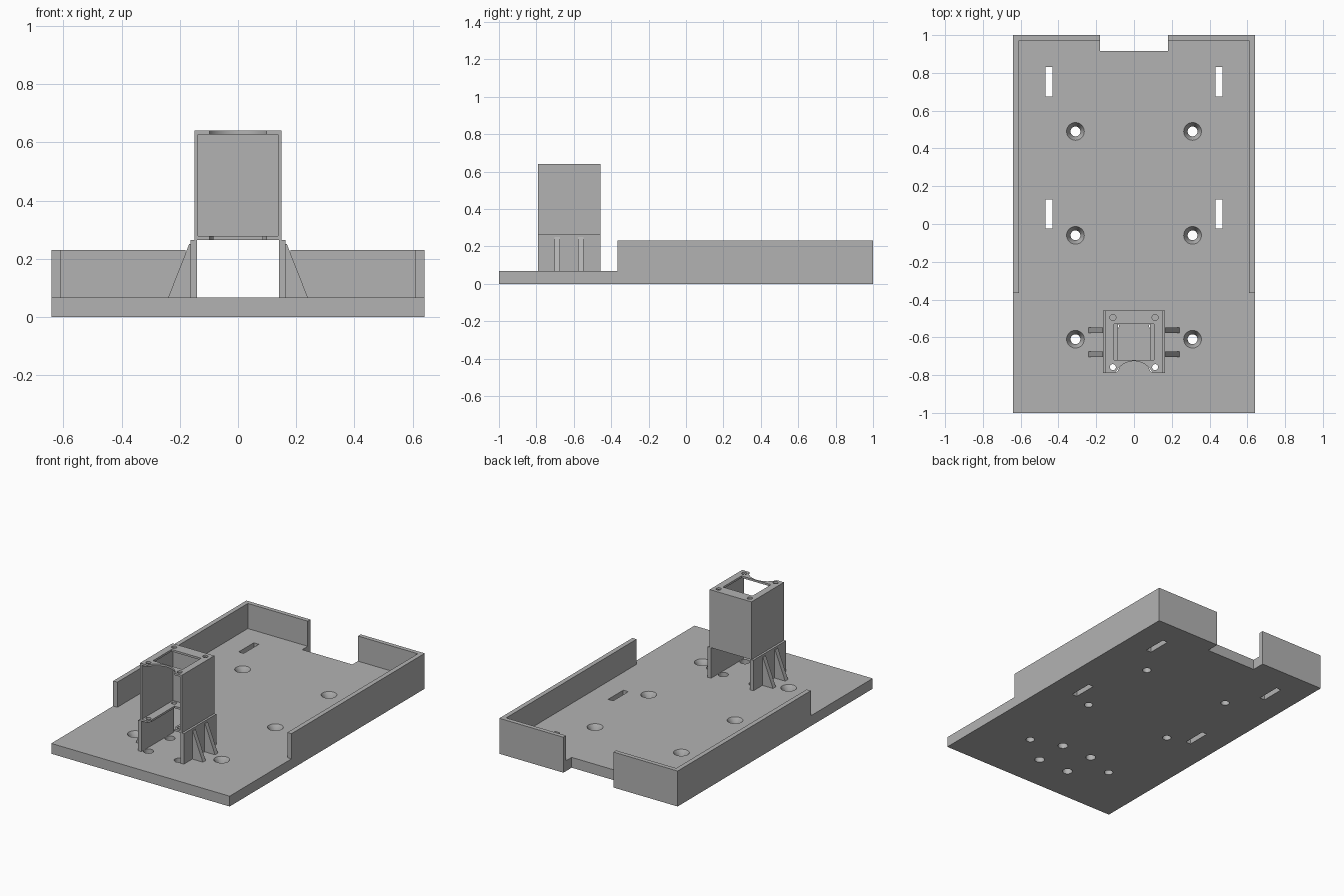
import bpy, bmesh, math
from mathutils import Matrix, Vector

cube = bpy.data.objects.get("Cube")
if cube:
    bpy.data.objects.remove(cube, do_unlink=True)

grey = bpy.data.materials.new("plain_grey")
grey.use_nodes = True
grey.diffuse_color = (0.45, 0.45, 0.45, 1)
grey.node_tree.nodes["Principled BSDF"].inputs["Base Color"].default_value = (0.45, 0.45, 0.45, 1)


def make_object(name, bm):
    bmesh.ops.recalc_face_normals(bm, faces=bm.faces)
    mesh = bpy.data.meshes.new(name)
    bm.to_mesh(mesh)
    bm.free()
    mesh.materials.append(grey)
    obj = bpy.data.objects.new(name, mesh)
    bpy.context.collection.objects.link(obj)
    return obj


def prism(bm, points, offset):
    """Extrude a flat outline along an offset."""
    face = bm.faces.new([bm.verts.new(p) for p in points])
    new = bmesh.ops.extrude_face_region(bm, geom=[face])["geom"]
    bmesh.ops.translate(bm, vec=Vector(offset),
                        verts=[v for v in new if isinstance(v, bmesh.types.BMVert)])


def box(bm, x, y, z):
    outline = [(x[0], y[0], z[0]), (x[1], y[0], z[0]), (x[1], y[1], z[0]), (x[0], y[1], z[0])]
    prism(bm, outline, (0, 0, z[1] - z[0]))


def cone(bm, x, y, z, r_low, r_high, sides=32):
    bmesh.ops.create_cone(bm, cap_ends=True, segments=sides, radius1=r_low, radius2=r_high,
                          depth=z[1] - z[0],
                          matrix=Matrix.Translation((x, y, (z[0] + z[1]) / 2)))


def cut(obj, cutter_bm):
    """Subtract a cutter, bake the result and drop the cutter."""
    cutter = make_object("cutter", cutter_bm)
    cutter.hide_render = True
    mod = obj.modifiers.new("cut", 'BOOLEAN')
    mod.operation = 'DIFFERENCE'
    mod.solver = 'EXACT'
    mod.object = cutter
    bpy.context.view_layer.update()
    deps = bpy.context.evaluated_depsgraph_get()
    baked = bpy.data.meshes.new_from_object(obj.evaluated_get(deps))
    obj.modifiers.clear()
    obj.data = baked
    bpy.data.objects.remove(cutter, do_unlink=True)


W, BASE, WALL_TOP, GAP = 0.64, 0.067, 0.23, 0.18
FRONT, BACK = -0.79, -0.457            # tower depth range
SHELF, SHELF_TOP, PLATE, TOP = 0.265, 0.278, 0.627, 0.64
SIDES = (-1, 1)

# Base plate with rear notch, strap slots and screw holes
bm = bmesh.new()
box(bm, (-W, W), (-1, 1), (0, BASE))
base = make_object("base_plate", bm)

holes = bmesh.new()
box(holes, (-GAP, GAP), (0.915, 1.1), (-0.1, 0.2))
for s in SIDES:
    for y in (0.675, -0.025):
        box(holes, (s * 0.45 - 0.018, s * 0.45 + 0.018), (y, y + 0.155), (-0.1, 0.2))
    for y in (0.49, -0.06, -0.61):
        cone(holes, s * 0.31, y, (-0.1, 0.2), 0.026, 0.026)
    for y in (-0.54, -0.76):
        cone(holes, s * 0.11, y, (-0.1, 0.2), 0.03, 0.03)
cut(base, holes)

# Countersinks
sinks = bmesh.new()
for s in SIDES:
    for y in (0.49, -0.06, -0.61):
        cone(sinks, s * 0.31, y, (0.03, BASE + 0.001), 0.0255, 0.0475)
cut(base, sinks)

# Rim walls, one L-shaped piece per side
for s, side in zip(SIDES, ("right", "left")):
    bm = bmesh.new()
    outline = [(W, -0.365), (W, 1), (GAP, 1), (GAP, 0.972), (W - 0.03, 0.972), (W - 0.03, -0.365)]
    prism(bm, [(s * x, y, BASE) for x, y in outline], (0, 0, WALL_TOP - BASE))
    make_object(side + "_rim_wall", bm)

    # Tower leg with two sloping ribs
    bm = bmesh.new()
    box(bm, sorted((s * 0.14, s * 0.164)), (FRONT, BACK), (BASE, SHELF))
    make_object(side + "_tower_leg", bm)
    bm = bmesh.new()
    for y in (-0.703, -0.578):
        rib = [(0.164, BASE), (0.24, BASE), (0.168, 0.25), (0.164, 0.25)]
        prism(bm, [(s * x, y, z) for x, z in rib], (0, 0.029, 0))
    make_object(side + "_tower_ribs", bm)

# Tower housing: hollow box, open at the front
bm = bmesh.new()
box(bm, (-0.15, 0.15), (FRONT, BACK), (SHELF, TOP))
tower = make_object("tower_housing", bm)
cavity = bmesh.new()
box(cavity, (-0.137, 0.137), (FRONT - 0.1, BACK - 0.014), (SHELF_TOP, PLATE))
cut(tower, cavity)

# Curved front notch through both plates
arc = bmesh.new()
cone(arc, 0, -0.834, (0.2, 0.7), 0.108, 0.108, 64)
cut(tower, arc)

# Top window, floor slot and corner screw holes
window = bmesh.new()
box(window, (-0.106, 0.106), (-0.72, -0.53), (0.5, 0.7))
box(window, (-0.085, 0.085), (FRONT - 0.1, -0.53), (0.2, 0.4))
cut(tower, window)
screws = bmesh.new()
for s in SIDES:
    for y in (-0.495, -0.758):
        cone(screws, s * 0.112, y, (0.6, 0.7), 0.016, 0.016, 24)
        cone(screws, s * 0.112, y, (0.25, 0.3), 0.016, 0.016, 24)
cut(tower, screws)

# Smooth only the rounded holes
for obj in (base, tower):
    bpy.ops.object.select_all(action='DESELECT')
    obj.select_set(True)
    bpy.context.view_layer.objects.active = obj
    bpy.ops.object.shade_smooth_by_angle(angle=math.radians(30))
